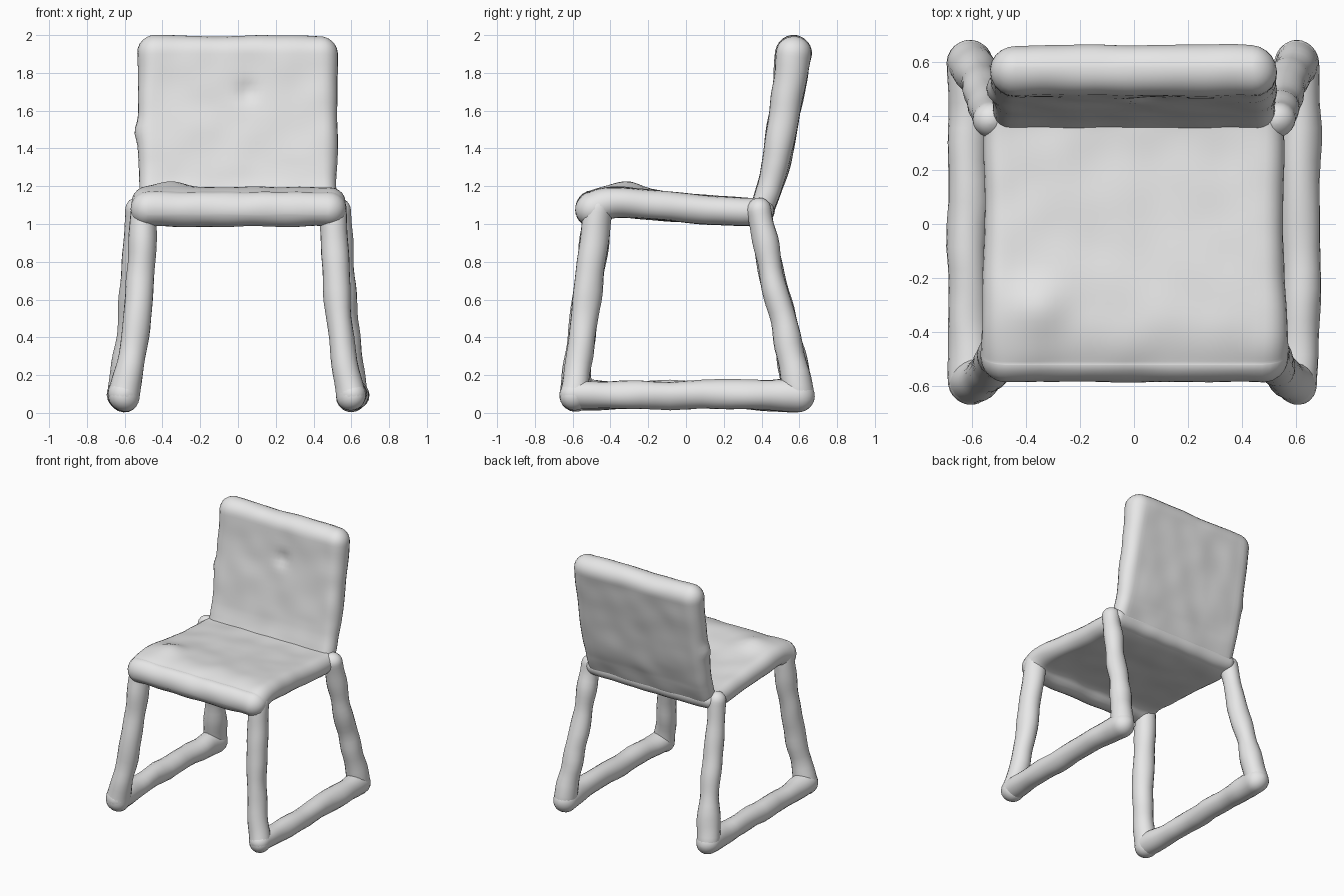
import bpy
import bmesh
import math
from mathutils import Vector, noise

if "Cube" in bpy.data.objects:
    bpy.data.objects.remove(bpy.data.objects["Cube"])

# One plain clay grey
clay = bpy.data.materials.new("clay_grey")
clay.use_nodes = True
grey = (0.8, 0.8, 0.8, 1)
clay.diffuse_color = grey
clay.node_tree.nodes["Principled BSDF"].inputs["Base Color"].default_value = grey


def resample(path, steps):
    """Catmull-Rom curve through (x, y, z, half_width, half_thickness) stations."""
    pts = [path[0]] + path + [path[-1]]
    out = []
    for a, b, c, d in zip(pts, pts[1:], pts[2:], pts[3:]):
        for i in range(steps):
            t = i / steps
            out.append([0.5 * (2 * q + (r - p) * t + (2 * p - 5 * q + 4 * r - s) * t ** 2
                               + (3 * q - p - 3 * r + s) * t ** 3)
                        for p, q, r, s in zip(a, b, c, d)])
    return out + [list(path[-1])]


def outline(width, thick, flat, arc=10):
    """Stadium cross-section; a circle when width equals thick."""
    straight = max(width - thick, 0)
    half = [(straight + thick * math.cos(a), thick * math.sin(a))
            for a in (math.pi * (i / arc - 0.5) for i in range(arc + 1))]
    half += [(straight * (1 - 2 * i / flat), thick) for i in range(1, flat)]
    return half + [(-u, -v) for u, v in half]


def sweep(name, path, flat=1, steps=8, bumps=(), wobble=0.008):
    """Rounded bar or slab along a path, with rounded ends and a hand-made surface."""
    stations = resample(path, steps)
    centres = [Vector(s[:3]) for s in stations]
    sections = []
    last = len(stations) - 1
    for i, (c, s) in enumerate(zip(centres, stations)):
        tangent = (centres[min(i + 1, last)] - centres[max(i - 1, 0)]).normalized()
        sections.append((c, tangent, s[3], s[4]))

    def cap(section, sign):
        c, tan, w, t = section
        angles = [math.radians(k) for k in range(15, 90, 15)] + [math.radians(87)]
        return [(c + tan * sign * t * math.sin(a), tan,
                 w - t * (1 - math.cos(a)), t * math.cos(a)) for a in angles]

    sections = cap(sections[0], -1)[::-1] + sections + cap(sections[-1], 1)

    bm = bmesh.new()
    rings = []
    for c, tan, w, t in sections:
        side = (Vector((1, 0, 0)) - tan * tan.x).normalized()
        up = tan.cross(side)
        rings.append([bm.verts.new(c + side * u + up * v) for u, v in outline(w, t, flat)])
    for r0, r1 in zip(rings, rings[1:]):
        n = len(r0)
        for j in range(n):
            bm.faces.new((r0[j], r0[(j + 1) % n], r1[(j + 1) % n], r1[j]))
    bm.faces.new(rings[0][::-1])
    bm.faces.new(rings[-1])
    bmesh.ops.remove_doubles(bm, verts=bm.verts, dist=0.0005)
    bmesh.ops.recalc_face_normals(bm, faces=bm.faces)
    bm.normal_update()

    # Soft kneaded unevenness plus local lumps and dents
    moves = []
    for v in bm.verts:
        amount = wobble * noise.noise(v.co * 6)
        for centre, radius, height in bumps:
            amount += height * math.exp(-((v.co - Vector(centre)).length / radius) ** 2)
        moves.append(v.normal * amount)
    for v, move in zip(bm.verts, moves):
        v.co += move

    mesh = bpy.data.meshes.new(name)
    bm.to_mesh(mesh)
    bm.free()
    mesh.materials.append(clay)
    mesh.shade_smooth()
    obj = bpy.data.objects.new(name, mesh)
    bpy.context.collection.objects.link(obj)
    return obj


# Seat: thick rolled front edge, sloping down to the back
sweep("seat", [
    (0, -0.49, 1.08, 0.57, 0.095),
    (0, -0.36, 1.115, 0.565, 0.08),
    (0, 0, 1.085, 0.555, 0.075),
    (0, 0.3, 1.065, 0.56, 0.072),
    (0, 0.40, 1.07, 0.55, 0.065),
], flat=30, steps=10, bumps=[((-0.35, -0.31, 1.2), 0.1, 0.032)])

# Backrest: leaning slab, thicker towards the top
sweep("backrest", [
    (0, 0.41, 1.10, 0.52, 0.06),
    (0, 0.445, 1.2, 0.52, 0.065),
    (0, 0.475, 1.32, 0.525, 0.075),
    (0, 0.525, 1.6, 0.53, 0.08),
    (0, 0.57, 1.905, 0.53, 0.093),
], flat=30, steps=10, bumps=[((0.05, 0.46, 1.7), 0.05, -0.025),
                             ((-0.53, 0.5, 1.49), 0.05, 0.018)])

# Sled legs: front leg, floor rail and rear leg on each side
for label, s in (("left", 1), ("right", -1)):
    sweep("front_leg_" + label, [
        (s * 0.495, -0.465, 1.08, 0.075, 0.075),
        (s * 0.51, -0.50, 0.8, 0.075, 0.075),
        (s * 0.545, -0.55, 0.4, 0.07, 0.07),
        (s * 0.60, -0.59, 0.09, 0.08, 0.08),
    ], wobble=0.014)
    sweep("floor_rail_" + label, [
        (s * 0.60, -0.59, 0.10, 0.08, 0.08),
        (s * 0.615, -0.3, 0.095, 0.072, 0.075),
        (s * 0.615, 0.3, 0.097, 0.072, 0.077),
        (s * 0.605, 0.595, 0.09, 0.083, 0.085),
    ], wobble=0.014)
    sweep("rear_leg_" + label, [
        (s * 0.535, 0.385, 1.07, 0.068, 0.068),
        (s * 0.55, 0.44, 0.8, 0.07, 0.07),
        (s * 0.57, 0.525, 0.45, 0.07, 0.07),
        (s * 0.605, 0.595, 0.11, 0.08, 0.08),
    ], wobble=0.014)
